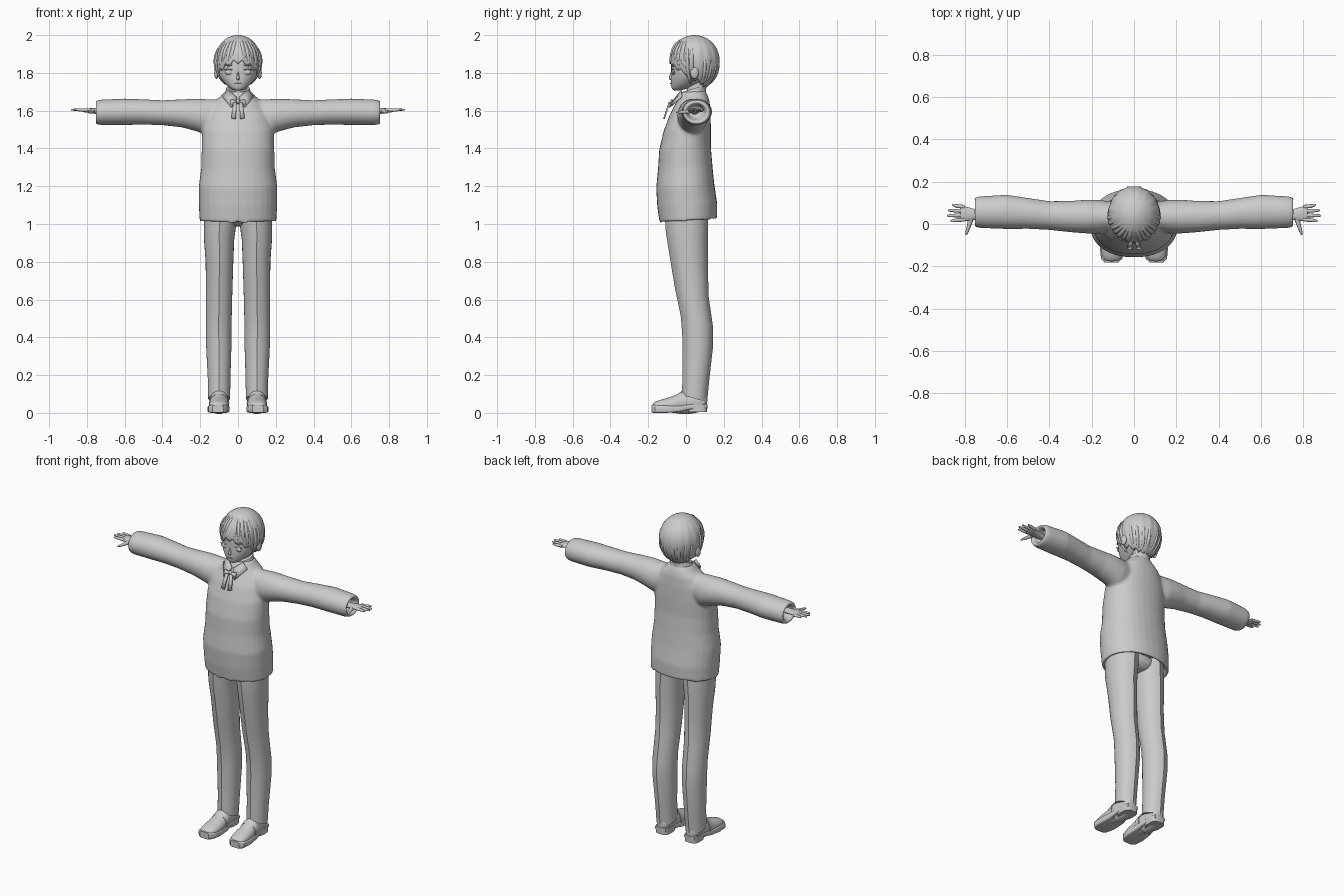
import bpy, bmesh
from math import sin, cos, pi, radians
from mathutils import Vector

if "Cube" in bpy.data.objects:
    bpy.data.objects.remove(bpy.data.objects["Cube"])

grey = bpy.data.materials.new("plain grey")
grey.use_nodes = True
grey.diffuse_color = (0.6, 0.6, 0.6, 1)
grey.node_tree.nodes["Principled BSDF"].inputs["Base Color"].default_value = grey.diffuse_color


def power(v, e):
    return abs(v) ** e * (1 if v >= 0 else -1)


def loft(bm, rings, axis="Z", side=1, square=1.0, tilt=0.0, ridge=0.0, count=32):
    """Skin rings of (position, centre, radius, centre, radius) along an axis."""
    loops = []
    for pos, c1, r1, c2, r2 in rings:
        loop = []
        for i in range(count):
            a = 2 * pi * i / count
            p = c1 + r1 * power(cos(a), square)
            q = c2 + r2 * power(sin(a), square) * (1 + ridge * abs(sin(a)) ** 60)
            if axis == "Z":
                co = (p, q, pos + tilt * q)
            elif axis == "X":
                co = (pos, p, q)
            else:
                co = (p, pos, q)
            loop.append(bm.verts.new((co[0] * side, co[1], co[2])))
        loops.append(loop)
    for a, b in zip(loops, loops[1:]):
        for i in range(count):
            j = (i + 1) % count
            bm.faces.new((a[i], a[j], b[j], b[i]))
    bm.faces.new(loops[0])
    bm.faces.new(loops[-1])


def finish(name, bm, mirror=False, subsurf=0, angle=40):
    bmesh.ops.recalc_face_normals(bm, faces=bm.faces)
    mesh = bpy.data.meshes.new(name)
    bm.to_mesh(mesh)
    bm.free()
    mesh.materials.append(grey)
    ob = bpy.data.objects.new(name, mesh)
    bpy.context.collection.objects.link(ob)
    bpy.ops.object.select_all(action="DESELECT")
    ob.select_set(True)
    bpy.context.view_layer.objects.active = ob
    bpy.ops.object.shade_smooth_by_angle(angle=radians(angle))
    if mirror:
        ob.modifiers.new("Mirror", "MIRROR").use_clip = False
    if subsurf:
        mod = ob.modifiers.new("Subdivision", "SUBSURF")
        mod.levels = mod.render_levels = subsurf
    return ob


def part(name, rings, mirror=False, subsurf=0, angle=40, **options):
    bm = bmesh.new()
    loft(bm, rings, **options)
    return finish(name, bm, mirror, subsurf, angle)


def blob(name, centre, size, mirror=False):
    bm = bmesh.new()
    bmesh.ops.create_uvsphere(bm, u_segments=16, v_segments=10, radius=1)
    for v in bm.verts:
        v.co = Vector(centre) + Vector(v.co[i] * size[i] for i in range(3))
    return finish(name, bm, mirror)


def plate(name, points, thick=0.008, mirror=True):
    bm = bmesh.new()
    bm.faces.new([bm.verts.new(p) for p in points])
    ob = finish(name, bm, mirror)
    ob.modifiers.new("Thickness", "SOLIDIFY").thickness = thick
    return ob


# Sweater: body and both hollow-ended sleeves fused into one knit surface
profile = [(1.06, .17, -.10, .13), (1.02, .19, -.125, .15), (1.015, .204, -.14, .165),
           (1.1, .207, -.152, .165), (1.2, .208, -.158, .15), (1.3, .194, -.148, .14),
           (1.4, .192, -.142, .132), (1.5, .19, -.118, .132), (1.58, .17, -.088, .13),
           (1.64, .13, -.056, .125), (1.675, .09, -.04, .115), (1.7, .07, -.025, .1)]
body = [(z, 0, rx, (f + b) / 2, (b - f) / 2) for z, rx, f, b in profile]
sleeve = [(.04, .035, .06, 1.57, .09), (.17, .035, .08, 1.567, .094),
          (.22, .035, .08, 1.577, .086), (.3, .035, .074, 1.586, .074),
          (.4, .04, .068, 1.589, .066), (.5, .05, .073, 1.593, .067),
          (.6, .057, .081, 1.594, .07), (.73, .056, .075, 1.591, .067),
          (.757, .056, .067, 1.591, .06), (.75, .056, .053, 1.591, .046), (.7, .05, .04, 1.595, .03)]
bm = bmesh.new()
loft(bm, body, tilt=.06, square=.92)
for side in (1, -1):
    loft(bm, sleeve, axis="X", side=side)
sweater = finish("sweater", bm)
remesh = sweater.modifiers.new("Fuse", "REMESH")
remesh.mode, remesh.voxel_size, remesh.use_smooth_shade = "VOXEL", .008, True
relax = sweater.modifiers.new("Relax", "SMOOTH")
relax.factor, relax.iterations = .5, 6

# Trousers with pressed creases and a seat under the hem
part("trouser_leg", [(.09, .1, .058, .045, .063), (.2, .1, .06, .052, .066),
                     (.4, .102, .068, .062, .077), (.5, .102, .068, .058, .08),
                     (.65, .1, .07, .03, .085), (.8, .098, .073, .015, .095),
                     (.92, .1, .08, .005, .105), (1.0, .095, .086, .003, .108),
                     (1.12, .09, .09, .003, .108)],
     mirror=True, tilt=-.3, ridge=.06, angle=25)
part("trouser_seat", [(.985, 0, .06, .02, .05), (1.01, 0, .15, .01, .09),
                      (1.1, 0, .18, .005, .11)], subsurf=1)

# Shoes: upper, thick sole and heel block
part("shoe_upper", [(-.178, .105, .025, .035, .012), (-.165, .105, .045, .036, .024),
                    (-.12, .102, .054, .04, .034), (-.06, .1, .052, .045, .045),
                    (-.01, .1, .047, .055, .066), (.06, .1, .044, .06, .06),
                    (.1, .1, .036, .06, .045), (.112, .1, .02, .06, .035)],
     mirror=True, axis="Y", subsurf=1)
part("shoe_sole", [(-.183, .106, .03, .022, .02), (-.165, .106, .05, .021, .021),
                   (-.11, .103, .058, .02, .02), (-.04, .1, .054, .022, .018),
                   (.02, .1, .047, .032, .014), (.11, .1, .036, .036, .012)],
     mirror=True, axis="Y", square=.35)
part("shoe_heel", [(.004, .1, .043, .06, .052), (.045, .1, .044, .06, .053)],
     mirror=True, square=.6)
part("shoe_strap", [(-.045, .1, .054, .05, .05), (-.02, .1, .052, .055, .062)],
     mirror=True, axis="Y")

# Hands: palm, four fingers and a thumb
part("palm", [(.69, .045, .022, 1.595, .018), (.745, .045, .022, 1.597, .017),
              (.78, .046, .034, 1.6, .013), (.815, .05, .037, 1.602, .011),
              (.822, .05, .034, 1.602, .008)], mirror=True, axis="X", subsurf=1, count=16)
for i, (label, reach) in enumerate([("index", .868), ("middle", .885), ("ring", .88), ("little", .86)]):
    y = .021 + .02 * i
    tip = y + (i - 1.3) * .005
    part(label + "_finger", [(.8, y, .009, 1.602, .009), (.84, (y + tip) / 2, .009, 1.604, .008),
                             (reach - .006, tip, .006, 1.605, .005), (reach, tip, .002, 1.604, .002)],
         mirror=True, axis="X", count=10)
part("thumb", [(.025, .77, .014, 1.597, .011), (0, .777, .011, 1.594, .01),
               (-.035, .788, .008, 1.592, .007), (-.052, .793, .003, 1.591, .003)],
     mirror=True, axis="Y", count=10)

# Neck, head and face
part("neck", [(1.64, 0, .055, .05, .055), (1.7, 0, .048, .055, .05), (1.78, 0, .05, .06, .055)])
skull = [(1.706, .018, -.068, -.03), (1.718, .042, -.076, .01), (1.74, .068, -.08, .07),
         (1.77, .093, -.082, .12), (1.8, .108, -.078, .14), (1.85, .113, -.08, .155),
         (1.9, .108, -.075, .155), (1.95, .075, -.03, .12), (1.97, .03, .01, .08)]
part("head", [(z, 0, rx, (f + b) / 2, (b - f) / 2) for z, rx, f, b in skull], subsurf=1, square=.95)
part("nose", [(1.762, 0, .009, -.08, .007), (1.771, 0, .009, -.083, .012),
              (1.79, 0, .006, -.078, .008), (1.81, 0, .003, -.074, .004)], count=10, subsurf=1)
blob("ear", (.114, .045, 1.8), (.012, .022, .032), True)
blob("eye", (.047, -.066, 1.803), (.023, .009, .014), True)
blob("upper_eyelid", (.048, -.069, 1.817), (.027, .009, .003), True)
blob("eyebrow", (.048, -.069, 1.842), (.025, .008, .003), True)
blob("mouth", (0, -.08, 1.743), (.018, .005, .003))


# Hair: a grooved bowl cut whose lower edge drops from fringe to nape
def scalp(a, t, swell=1.0):
    back = (1 - cos(a)) / 2
    edge = radians(92 + 62 * back ** .8)
    tip = abs((a * 16 / pi) % 2 - 1)
    phi = t * (edge + radians(9) * (tip - .5))
    groove = 1 - .022 * tip * min(1, 2 * t)
    rz = .135 if phi < pi / 2 else .16
    r = swell * groove
    return Vector((.124 * r * sin(phi) * sin(a),
                   .045 - .135 * r * sin(phi) * cos(a), 1.865 + rz * swell * cos(phi)))


bm = bmesh.new()
around, down = 128, 20
crown = bm.verts.new(scalp(0, 0))
rows = [[bm.verts.new(scalp(2 * pi * i / around, t / down)) for i in range(around)]
        for t in range(1, down + 1)]
for i in range(around):
    j = (i + 1) % around
    bm.faces.new((crown, rows[0][i], rows[0][j]))
    for a, b in zip(rows, rows[1:]):
        bm.faces.new((a[i], b[i], b[j], a[j]))
hair = finish("hair", bm)
hair.modifiers.new("Thickness", "SOLIDIFY").thickness = .008


# Loose tapered locks over the fringe, temples and nape
def lock(name, angle, start, end, width, sweep):
    curve = bpy.data.curves.new(name, "CURVE")
    curve.dimensions, curve.bevel_depth, curve.bevel_resolution = "3D", width, 2
    spline = curve.splines.new("POLY")
    steps = 9
    spline.points.add(steps)
    for k, point in enumerate(spline.points):
        f = k / steps
        point.co = (*scalp(angle + sweep * f, start + (end - start) * f, .96), 1)
        point.radius = max(.05, sin(pi * (.15 + .85 * f)) ** .7)
    curve.materials.append(grey)
    ob = bpy.data.objects.new(name, curve)
    bpy.context.collection.objects.link(ob)


for side in (1, -1):
    for k in range(5):
        lock("fringe_lock", side * (.2 + .2 * k), .35, 1.02 + .05 * (k % 2), .011, side * .1)
    lock("temple_lock", side * 1.25, .5, 1.22, .012, side * .05)
    lock("sideburn", side * 1.45, .5, 1.12, .012, 0)
    for k in range(4):
        lock("nape_lock", side * (2 + .3 * k), .6, 1.03, .011, side * .04)

# Shirt collar, knot and ribbon ends
part("collar_band", [(1.66, 0, .075, .035, .072), (1.705, 0, .062, .042, .06)], tilt=.3)
plate("collar_flap", [(.004, -.05, 1.668), (.05, -.02, 1.705), (.082, -.02, 1.672), (.035, -.085, 1.615)])
blob("ribbon_knot", (0, -.072, 1.648), (.014, .011, .012))
plate("ribbon_loop", [(.004, -.078, 1.655), (.038, -.078, 1.66), (.042, -.086, 1.63), (.004, -.084, 1.64)])
plate("ribbon_end", [(.006, -.083, 1.645), (.025, -.084, 1.64), (.035, -.111, 1.56), (.012, -.113, 1.555)])
